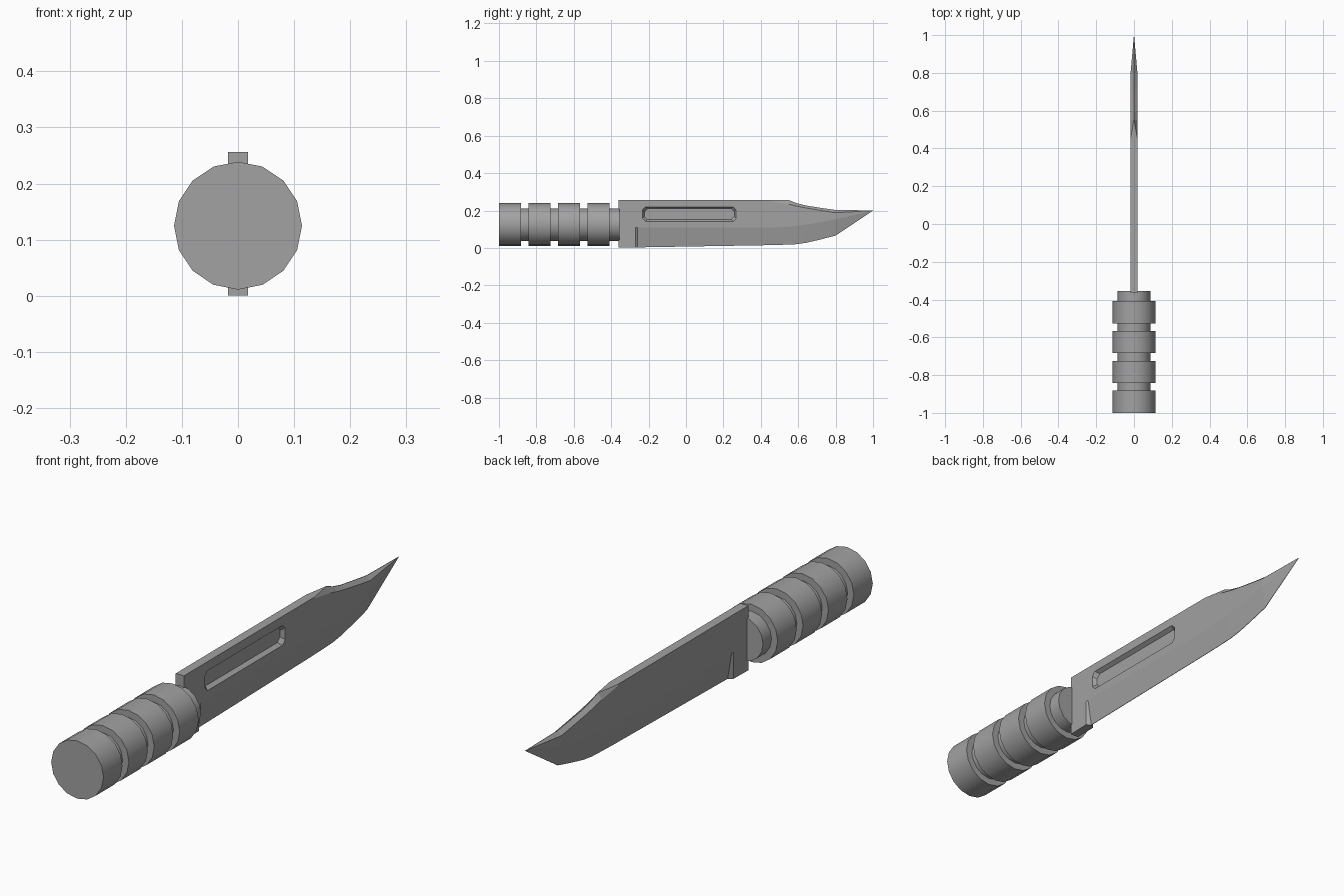
import bpy, bmesh, math

cube = bpy.data.objects.get("Cube")
if cube:
    bpy.data.objects.remove(cube, do_unlink=True)

grey = bpy.data.materials.new("mid grey")
grey.use_nodes = True
grey.diffuse_color = (0.36, 0.36, 0.36, 1)
grey.node_tree.nodes["Principled BSDF"].inputs["Base Color"].default_value = grey.diffuse_color


def loft(name, rings):
    """Skin a closed solid through rings of equal point count."""
    bm = bmesh.new()
    loops = [[bm.verts.new(p) for p in ring] for ring in rings]
    n = len(rings[0])
    for a, b in zip(loops, loops[1:]):
        for i in range(n):
            j = (i + 1) % n
            bm.faces.new((a[i], a[j], b[j], b[i]))
    bm.faces.new(loops[0])
    bm.faces.new(loops[-1])
    bmesh.ops.remove_doubles(bm, verts=bm.verts, dist=0.0002)
    bmesh.ops.recalc_face_normals(bm, faces=bm.faces)
    mesh = bpy.data.meshes.new(name)
    bm.to_mesh(mesh)
    bm.free()
    mesh.materials.append(grey)
    obj = bpy.data.objects.new(name, mesh)
    bpy.context.collection.objects.link(obj)
    return obj


def activate(obj):
    bpy.ops.object.select_all(action="DESELECT")
    obj.select_set(True)
    bpy.context.view_layer.objects.active = obj


# Handle: four grips separated by grooves, turned around the y axis
GRIP, GROOVE, AXIS_Z, SIDES = 0.114, 0.087, 0.125, 16
profile = []
for k in range(4):
    start = -1 + 0.158 * k
    length = 0.118
    profile += [(start, GRIP), (start + length, GRIP),
                (start + length, GROOVE), (start + 0.158, GROOVE)]
profile[-1] = (-0.355, GROOVE)
turns = [math.tau * i / SIDES for i in range(SIDES)]
handle = loft("handle", [[(r * math.sin(t), y, AXIS_Z + r * math.cos(t)) for t in turns]
                         for y, r in profile])
activate(handle)
bpy.ops.object.shade_smooth_by_angle(angle=math.radians(35))

# Blade stations: y, edge z, edge half width, bevel z, clip z, spine z, spine half width, half width
W = 0.018
stations = [
    (-0.362, 0.001, W, 0.108, 0.250, 0.256, W, W),
    (-0.270, 0.003, W, 0.108, 0.250, 0.256, W, W),
    (-0.258, 0.003, 0.001, 0.108, 0.250, 0.256, W, W),
    (0.450, 0.015, 0.001, 0.108, 0.250, 0.256, W, W),
    (0.550, 0.018, 0.001, 0.114, 0.234, 0.256, 0.001, W),
    (0.590, 0.020, 0.001, 0.118, 0.224, 0.240, 0.001, W),
    (0.640, 0.027, 0.001, 0.125, 0.214, 0.227, 0.001, W),
    (0.710, 0.043, 0.001, 0.136, 0.202, 0.216, 0.001, W),
    (0.800, 0.066, 0.001, 0.153, 0.188, 0.203, 0.001, W),
    (1.000, 0.199, 0.0005, 0.1995, 0.2, 0.2005, 0.0005, 0.0005),
]
rings = []
for y, z0, w0, z1, z2, z3, w3, w in stations:
    side = [(w0, z0), (w, z1), (w, z2), (w3, z3)]
    rings.append([(x, y, z) for x, z in side] + [(-x, y, z) for x, z in reversed(side)])
blade = loft("blade", rings)


# Fuller: a sloped-wall channel with clipped ends, cut on one side only
def channel(x, inset):
    hy, hz, c = 0.25 - inset, 0.039 - inset, 0.016
    outline = [(hy, hz - c), (hy - c, hz), (c - hy, hz), (-hy, hz - c),
               (-hy, c - hz), (c - hy, -hz), (hy - c, -hz), (hy, c - hz)]
    return [(x, 0.018 + y, 0.181 + z) for y, z in outline]


cutter = loft("fuller_cutter", [channel(0.002, 0.010), channel(W, 0), channel(0.03, 0)])
cutter.hide_render = True
cut = blade.modifiers.new("fuller", "BOOLEAN")
cut.operation = "DIFFERENCE"
cut.solver = "EXACT"
cut.object = cutter
activate(blade)
bpy.ops.object.modifier_apply(modifier=cut.name)
bpy.data.objects.remove(cutter, do_unlink=True)
